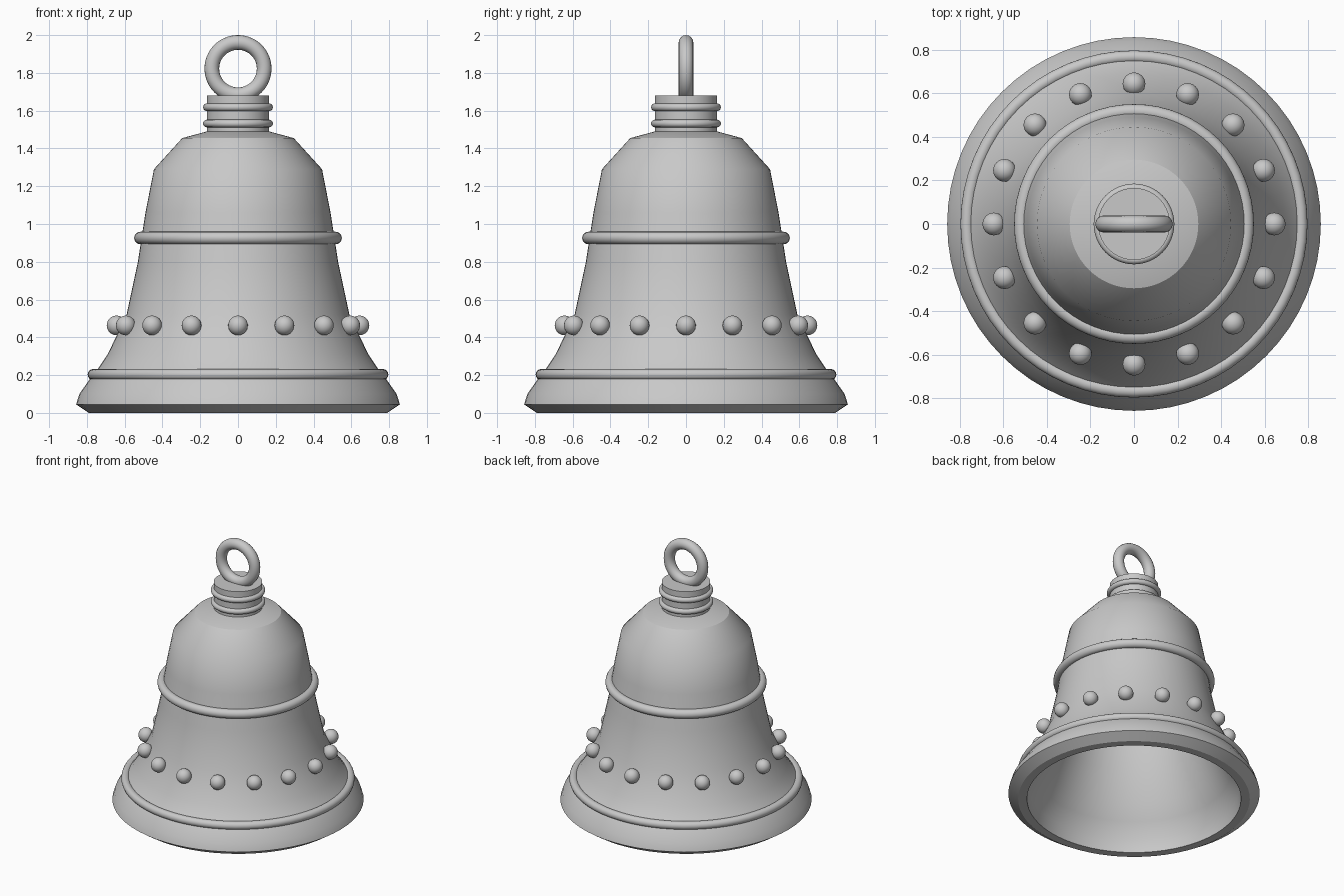
import bpy
import math

cube = bpy.data.objects.get("Cube")
if cube:
    bpy.data.objects.remove(cube, do_unlink=True)

# Single cast-metal colour
metal = bpy.data.materials.new("grey_metal")
metal.use_nodes = True
GREY = (0.58, 0.58, 0.58, 1)
metal.diffuse_color = GREY
metal.node_tree.nodes["Principled BSDF"].inputs["Base Color"].default_value = GREY


def finish(obj, name, angle=30):
    obj.name = name
    obj.data.materials.clear()
    obj.data.materials.append(metal)
    bpy.ops.object.select_all(action="DESELECT")
    obj.select_set(True)
    bpy.context.view_layer.objects.active = obj
    bpy.ops.object.shade_smooth_by_angle(angle=math.radians(angle))
    return obj


def lathe(name, profile, sides=64, angle=30):
    """Revolve (radius, height) points about z; radius 0 makes a pole."""
    verts, rings = [], []
    for r, z in profile:
        count = sides if r > 0 else 1
        rings.append([len(verts) + i for i in range(count)])
        for i in range(count):
            a = 2 * math.pi * i / sides
            verts.append((r * math.cos(a), r * math.sin(a), z))
    faces = []
    for low, high in zip(rings, rings[1:]):
        for i in range(sides):
            j = (i + 1) % sides
            if len(high) == 1:
                faces.append((low[i], low[j], high[0]))
            elif len(low) == 1:
                faces.append((low[0], high[j], high[i]))
            else:
                faces.append((low[i], low[j], high[j], high[i]))
    mesh = bpy.data.meshes.new(name)
    mesh.from_pydata(verts, [], faces)
    obj = bpy.data.objects.new(name, mesh)
    bpy.context.collection.objects.link(obj)
    return finish(obj, name, angle)


def ring(name, major, minor, z, tilt=0):
    bpy.ops.mesh.primitive_torus_add(
        major_radius=major, minor_radius=minor, major_segments=64,
        minor_segments=16, location=(0, 0, z), rotation=(tilt, 0, 0))
    return finish(bpy.context.object, name, 60)


# Hollow bell: inner wall from the crown down, round the lip, then up the outside
inner = [(0, 1.41), (0.25, 1.39), (0.37, 1.26), (0.415, 1.05), (0.45, 0.8),
         (0.515, 0.52), (0.60, 0.31), (0.655, 0.20), (0.72, 0.10), (0.73, 0)]
outer = [(0.79, 0), (0.857, 0.045), (0.84, 0.10), (0.77, 0.20), (0.74, 0.235),
         (0.69, 0.31), (0.59, 0.52), (0.53, 0.80), (0.49, 1.06),
         (0.445, 1.29), (0.295, 1.455), (0.165, 1.49), (0, 1.49)]
lathe("bell_body", inner + outer, angle=31.5)

# Neck with two thin collars
lathe("neck", [(0.165, 1.47), (0.165, 1.681), (0, 1.681)])
for label, z in (("lower", 1.532), ("upper", 1.618)):
    ring(f"{label}_neck_collar", 0.165, 0.02, z)

# Raised bands around the body
ring("waist_band", 0.517, 0.033, 0.926)
ring("skirt_band", 0.767, 0.029, 0.203)

# Hanging loop
ring("hanging_loop", 0.1385, 0.039, 1.8225, math.pi / 2)

# Round studs
STUDS = 16
for i in range(STUDS):
    a = 2 * math.pi * i / STUDS
    bpy.ops.mesh.primitive_uv_sphere_add(
        segments=24, ring_count=16, radius=0.052,
        location=(0.643 * math.cos(a), 0.643 * math.sin(a), 0.463))
    finish(bpy.context.object, f"stud_{i + 1}", 60)
